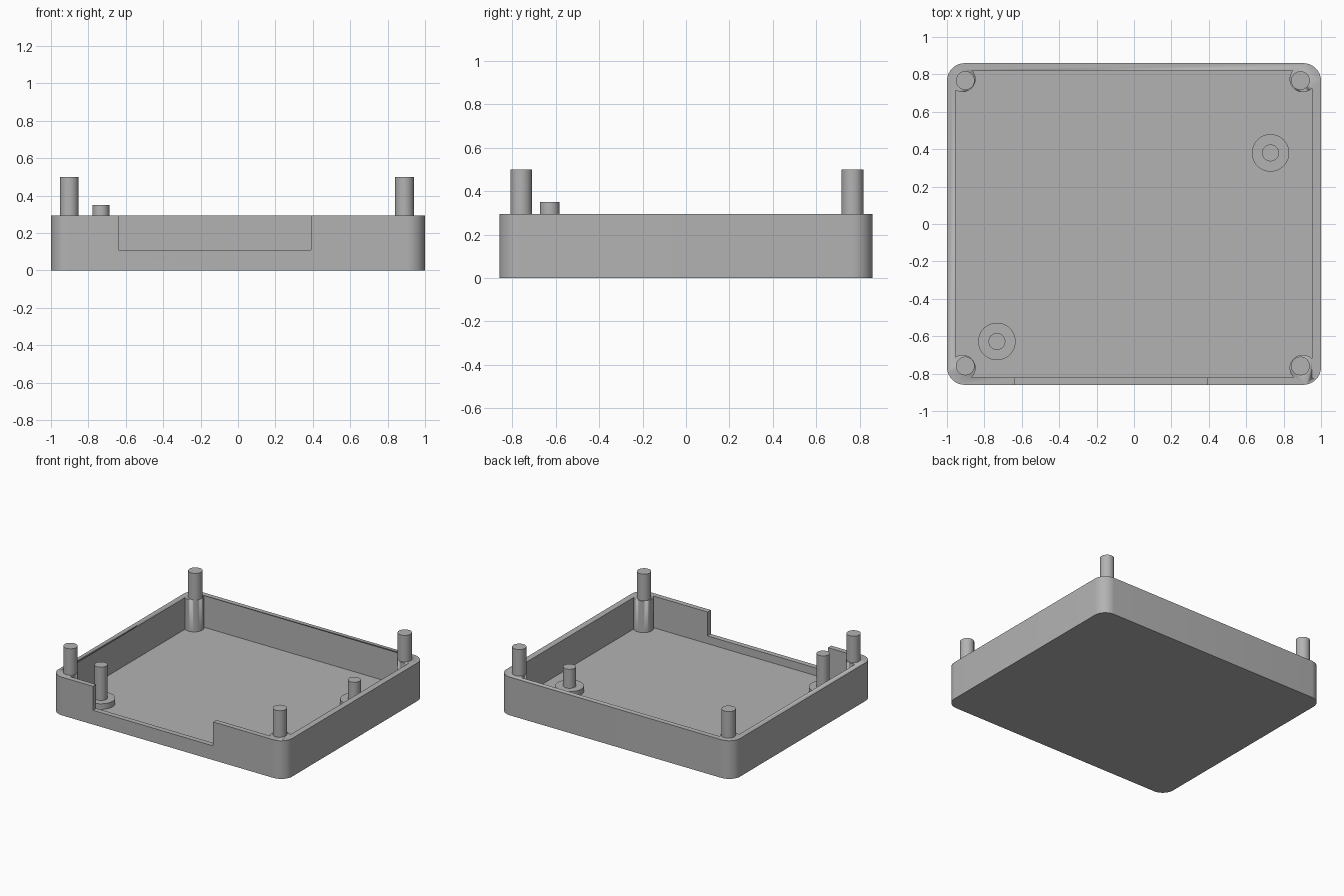
import bpy, bmesh, math

if "Cube" in bpy.data.objects:
    bpy.data.objects.remove(bpy.data.objects["Cube"])

RIM, FLOOR = 0.295, 0.05

grey = bpy.data.materials.new("plain_grey")
grey.diffuse_color = (0.45, 0.45, 0.45, 1)
grey.use_nodes = True
grey.node_tree.nodes["Principled BSDF"].inputs["Base Color"].default_value = grey.diffuse_color


def prism(name, pts, z0, z1):
    """Extrude a flat outline from z0 to z1."""
    bm = bmesh.new()
    face = bm.faces.new([bm.verts.new((x, y, z0)) for x, y in pts])
    ext = bmesh.ops.extrude_face_region(bm, geom=[face])
    for v in ext["geom"]:
        if isinstance(v, bmesh.types.BMVert):
            v.co.z = z1
    bmesh.ops.recalc_face_normals(bm, faces=bm.faces)
    me = bpy.data.meshes.new(name)
    bm.to_mesh(me)
    bm.free()
    me.materials.append(grey)
    ob = bpy.data.objects.new(name, me)
    bpy.context.collection.objects.link(ob)
    return ob


def circle(cx, cy, r, n=48):
    return [(cx + r * math.cos(math.tau * i / n), cy + r * math.sin(math.tau * i / n)) for i in range(n)]


def rect(x0, x1, y0, y1):
    return [(x0, y0), (x1, y0), (x1, y1), (x0, y1)]


def rounded_rect(hx, hy, r, n=10):
    pts = []
    for k, (sx, sy) in enumerate([(1, 1), (-1, 1), (-1, -1), (1, -1)]):
        for i in range(n + 1):
            a = math.pi / 2 * (k + i / n)
            pts.append((sx * (hx - r) + r * math.cos(a), sy * (hy - r) + r * math.sin(a)))
    return pts


def subtract(ob, cutter):
    m = ob.modifiers.new("cut", "BOOLEAN")
    m.operation, m.solver, m.object = "DIFFERENCE", "EXACT", cutter
    cutter.hide_render = True
    cutter.hide_set(True)


def smooth(ob):
    bpy.ops.object.select_all(action="DESELECT")
    ob.select_set(True)
    bpy.context.view_layer.objects.active = ob
    bpy.ops.object.shade_smooth_by_angle(angle=math.radians(30))


# Tray, hollowed so that round columns stay in the corners
tray = prism("tray", rounded_rect(1.0, 0.86, 0.095), 0, RIM)
smooth(tray)
cavity = prism("cavity_cutter", rect(-0.955, 0.953, -0.82, 0.82), FLOOR, 0.6)
for cx in (-0.917, 0.902):
    for cy in (-0.77, 0.775):
        column = prism("column_keeper", circle(cx, cy, 0.07), -0.1, 0.8)
        smooth(column)
        subtract(cavity, column)
subtract(tray, cavity)

# Opening in the front wall
subtract(tray, prism("notch_cutter", rect(-0.64, 0.39, -1.0, -0.79), 0.11, 0.7))

# Corner pins
for x in (-0.902, 0.89):
    for y in (-0.759, 0.767):
        smooth(prism("corner_pin", circle(x, y, 0.05), RIM - 0.01, 0.5))

# Round bosses with locating pins
for x, y, top in ((-0.733, -0.628, 0.35), (0.73, 0.38, 0.24)):
    smooth(prism("boss", circle(x, y, 0.1), FLOOR - 0.01, 0.093))
    smooth(prism("locating_pin", circle(x, y, 0.045), 0.08, top))
